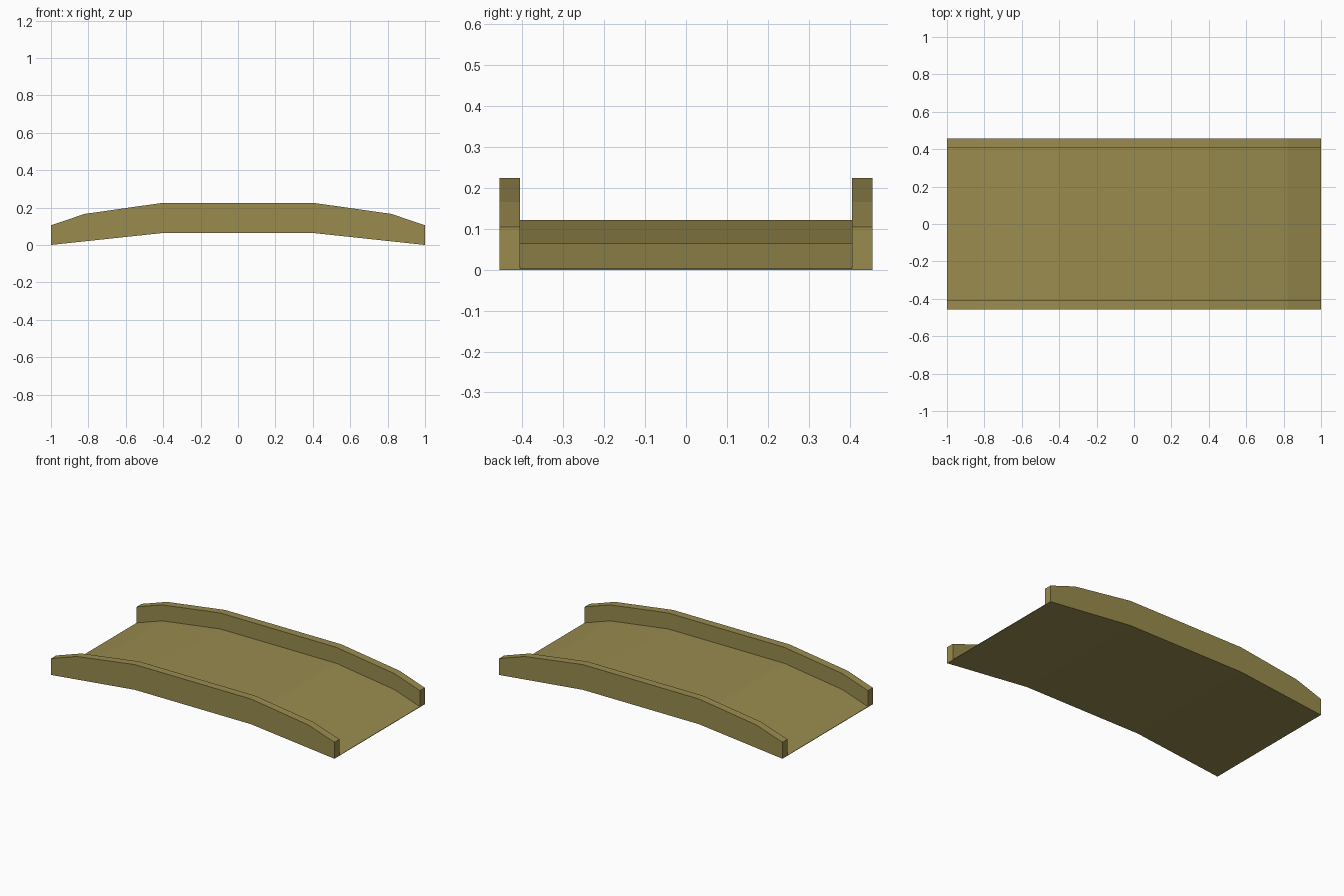
import bpy
import bmesh

if "Cube" in bpy.data.objects:
    bpy.data.objects.remove(bpy.data.objects["Cube"])

mat = bpy.data.materials.new("olive tan wood")
mat.diffuse_color = (0.32, 0.26, 0.077, 1)
mat.use_nodes = True
mat.node_tree.nodes["Principled BSDF"].inputs["Base Color"].default_value = mat.diffuse_color


def mirrored(half):
    """Mirror a half profile (x > 0, outside to centre) across x = 0."""
    return half + [(-x, z) for x, z in reversed(half)]


def extrude_profile(name, top, bottom, y0, y1):
    """Extrude an x/z outline along y."""
    outline = top + bottom[::-1]
    bm = bmesh.new()
    face = bm.faces.new([bm.verts.new((x, y0, z)) for x, z in outline])
    ext = bmesh.ops.extrude_face_region(bm, geom=[face])["geom"]
    bmesh.ops.translate(bm, vec=(0, y1 - y0, 0),
                        verts=[v for v in ext if isinstance(v, bmesh.types.BMVert)])
    bmesh.ops.recalc_face_normals(bm, faces=bm.faces)
    mesh = bpy.data.meshes.new(name)
    bm.to_mesh(mesh)
    bm.free()
    mesh.materials.append(mat)
    obj = bpy.data.objects.new(name, mesh)
    bpy.context.collection.objects.link(obj)
    return obj


RAIL_HEIGHT = 0.102
underside = mirrored([(1.0, 0.0), (0.41, 0.063)])
deck_top = mirrored([(1.0, 0.003), (0.82, 0.064), (0.41, 0.122)])
rail_top = [(x, z + RAIL_HEIGHT) for x, z in deck_top]

# Arched walking deck
extrude_profile("deck", deck_top, underside, -0.406, 0.406)

# Solid side walls following the arch
extrude_profile("front_wall", rail_top, underside, -0.456, -0.406)
extrude_profile("back_wall", rail_top, underside, 0.406, 0.456)
